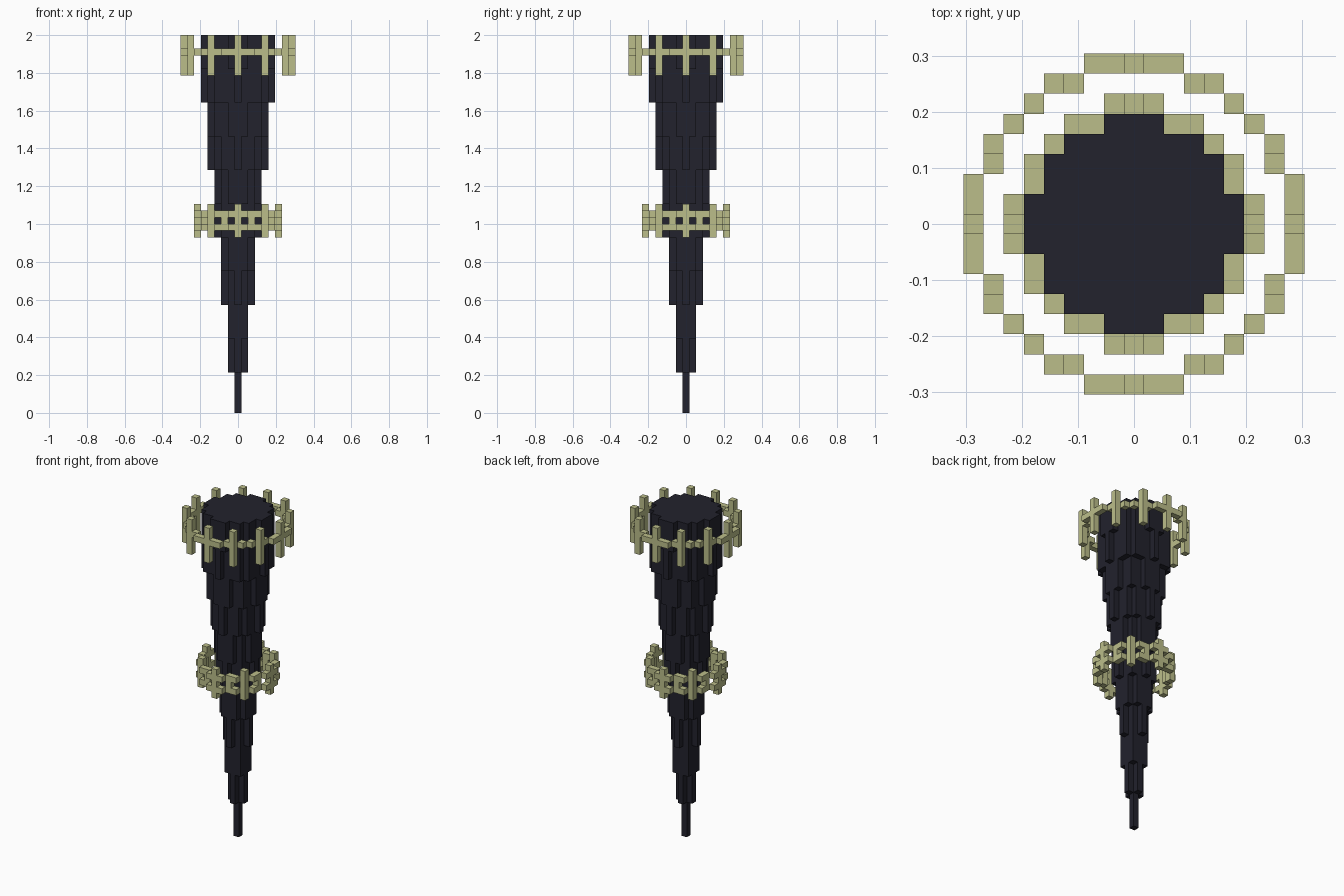
import bpy, bmesh
from mathutils import Vector

U = 2 / 56            # edge of one block
LAYERS = 56

cube = bpy.data.objects.get("Cube")
if cube:
    bpy.data.objects.remove(cube, do_unlink=True)


def material(name, rgb):
    mat = bpy.data.materials.new(name)
    mat.use_nodes = True
    mat.diffuse_color = (*rgb, 1)
    mat.node_tree.nodes["Principled BSDF"].inputs["Base Color"].default_value = (*rgb, 1)
    return mat


DARK = material("dark_slate", (0.016, 0.016, 0.026))
PALE = material("pale_olive", (0.50, 0.515, 0.255))


def block_object(name, cells, mat):
    """Outer skin of a set of unit blocks, with flat areas merged."""
    bm = bmesh.new()
    for cell in cells:
        for axis in range(3):
            for sign in (-1, 1):
                near = list(cell)
                near[axis] += sign
                if tuple(near) in cells:
                    continue
                n, a, b = Vector(), Vector(), Vector()
                n[axis] = sign / 2
                a[(axis + 1) % 3] = 0.5
                b[(axis + 2) % 3] = sign / 2
                mid = Vector(cell) + Vector((0, 0, 0.5)) + n
                corners = (mid - a - b, mid + a - b, mid + a + b, mid - a + b)
                bm.faces.new([bm.verts.new(c * U) for c in corners])
    bmesh.ops.remove_doubles(bm, verts=bm.verts[:], dist=U / 100)
    bmesh.ops.dissolve_limit(bm, angle_limit=0.01, verts=bm.verts[:], edges=bm.edges[:])
    mesh = bpy.data.meshes.new(name)
    bm.to_mesh(mesh)
    bm.free()
    mesh.materials.append(mat)
    obj = bpy.data.objects.new(name, mesh)
    bpy.context.collection.objects.link(obj)
    return obj


def around(points):
    """Repeat plan positions in all eight mirrored directions."""
    return {(sx * p, sy * q) for x, y in points for p, q in ((x, y), (y, x))
            for sx in (-1, 1) for sy in (-1, 1)}


def stack(plan, levels):
    return {(x, y, z) for x, y in plan for z in levels}


# Tapered spike: a disc that grows in two steps for every ten layers
spike = set()
for z in range(LAYERS):
    radius, step = divmod(z + 4, 10)
    limit = radius ** 2 + (2.5 if step >= 5 and radius else 0)
    span = range(-radius, radius + 1)
    spike |= {(x, y, z) for x in span for y in span if x * x + y * y <= limit}
block_object("spike_body", spike, DARK)

# Upper ring: one rail with twelve upright posts
upper_posts = around([(8, 0), (7, 4)])
upper_rail = around([(8, 0), (8, 1), (8, 2), (7, 3), (7, 4), (6, 5)]) - upper_posts
block_object("upper_ring_rail", stack(upper_rail, [53]), PALE)
block_object("upper_ring_posts", stack(upper_posts, range(50, 56)), PALE)

# Lower ring: two rails with tall posts and short links between the rails
lower_posts = around([(6, 0), (4, 4)])
lower_links = around([(5, 2)])
lower_rails = around([(6, 1), (5, 3)])
block_object("lower_ring_rails", stack(lower_rails, (27, 29)), PALE)
block_object("lower_ring_links", stack(lower_links, range(27, 30)), PALE)
block_object("lower_ring_posts", stack(lower_posts, range(26, 31)), PALE)
